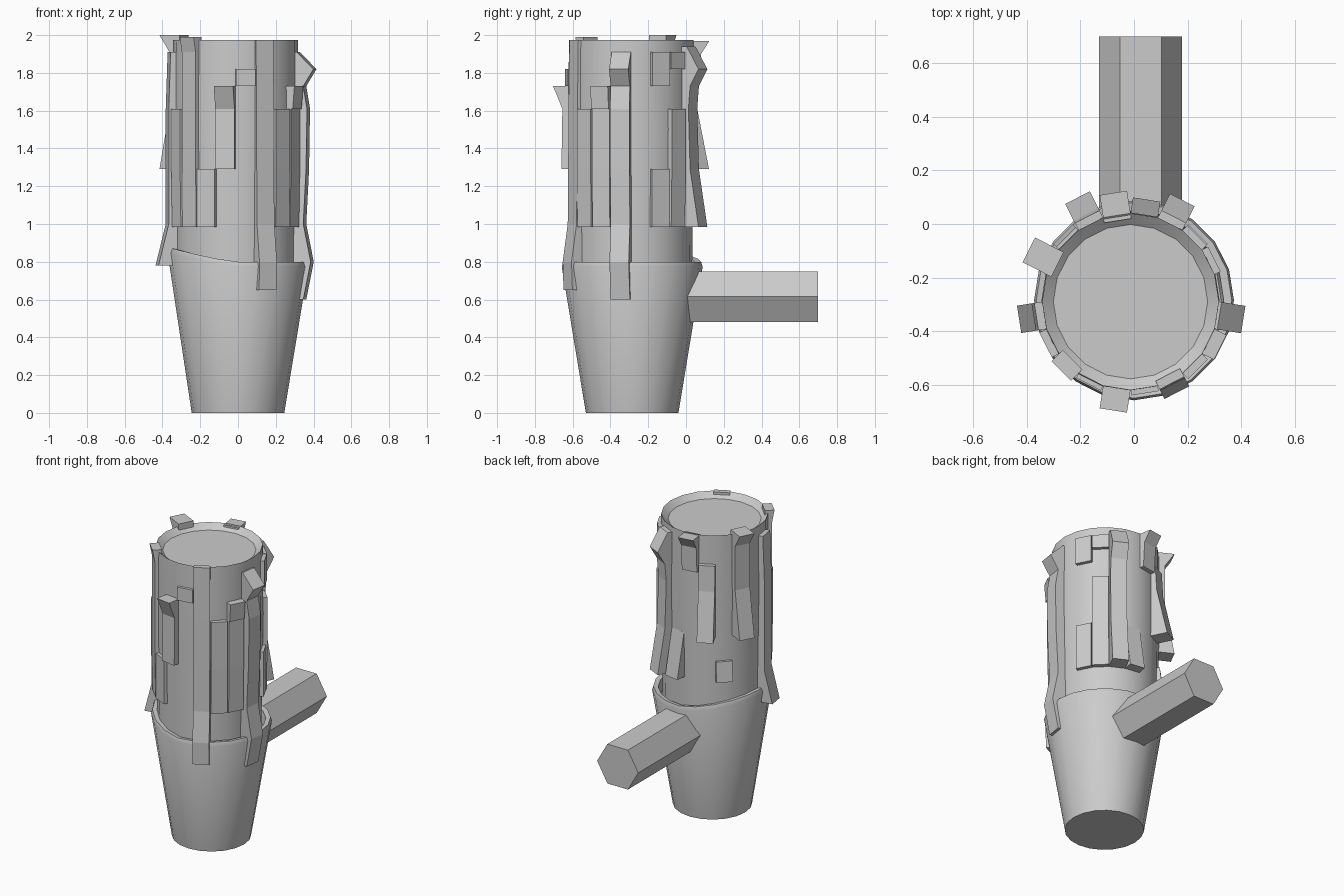
import bpy, bmesh, math

if "Cube" in bpy.data.objects:
    bpy.data.objects.remove(bpy.data.objects["Cube"])

CX, CY, R, N = -0.013, -0.29, 0.33, 20


def make(name, verts, faces, smooth=False):
    me = bpy.data.meshes.new(name)
    me.from_pydata(verts, [], faces)
    bm = bmesh.new()
    bm.from_mesh(me)
    bmesh.ops.recalc_face_normals(bm, faces=bm.faces)
    bm.to_mesh(me)
    bm.free()
    ob = bpy.data.objects.new(name, me)
    bpy.context.collection.objects.link(ob)
    if smooth:
        bpy.ops.object.select_all(action='DESELECT')
        ob.select_set(True)
        bpy.context.view_layer.objects.active = ob
        bpy.ops.object.shade_smooth_by_angle(angle=math.radians(30))
    return ob


def lathe(name, profile, cx, cy, lift=None):
    """Closed solid of revolution; lift(angle) raises rings flagged with 1."""
    verts, faces = [], []
    for r, z, flag in profile:
        for i in range(N):
            a = 2 * math.pi * i / N
            dz = lift(a) if lift and flag else 0
            verts.append((cx + r * math.sin(a), cy - r * math.cos(a), z + dz))
    for j in range(len(profile) - 1):
        for i in range(N):
            k = (i + 1) % N
            faces.append((j*N + i, j*N + k, (j+1)*N + k, (j+1)*N + i))
    faces.append(tuple(range(N)))
    faces.append(tuple(range((len(profile)-1)*N, len(profile)*N)))
    return make(name, verts, faces, True)


def drip(index, seg, path):
    """Wax strip on side number seg, counted from the front; path = (z, offset)."""
    a, b = (math.radians(18 * s) for s in (seg, seg + 1))
    m = (a + b) / 2
    nx, ny = math.sin(m), -math.cos(m)
    verts, faces = [], []
    for z, off in path:
        for o in (-0.02, off):
            for t in (a, b):
                verts.append((CX + R*math.sin(t) + nx*o,
                              CY - R*math.cos(t) + ny*o, z))
    for j in range(len(path) - 1):
        p, q = 4*j, 4*j + 4
        for u, v in ((0, 1), (1, 3), (3, 2), (2, 0)):
            faces.append((p+u, p+v, q+v, q+u))
    e = 4 * (len(path) - 1)
    faces += [(0, 1, 3, 2), (e, e+1, e+3, e+2)]
    make("wax_drip_%02d" % index, verts, faces)


# tapered cup with a rim that rises on the left
lathe("holder", [(0.245, 0, 0), (0.373, 0.775, 1), (0.365, 0.80, 1),
                 (0.335, 0.795, 1), (0.325, 0.72, 0)], 0, -0.285,
      lambda a: 0.075 * max(0, -math.sin(a)) ** 1.3)

# candle with a shallow dished top
lathe("candle", [(0.322, 0.70, 0), (0.325, 1.0, 0), (0.333, 1.5, 0),
                 (R, 1.975, 0), (0.288, 1.94, 0)], CX, CY)

# hexagonal wall peg
hexa = [(0.025 + 0.155*math.cos(i*math.pi/3), 0.615 + 0.155*math.sin(i*math.pi/3))
        for i in range(6)]
make("wall_peg", [(x, y, z) for y in (-0.05, 0.70) for x, z in hexa],
     [(i, (i+1) % 6, (i+1) % 6 + 6, i + 6) for i in range(6)]
     + [tuple(range(6)), tuple(range(6, 12))])

# wax drips around the candle
low = [(1.61, 0.03), (1.29, 0.03), (0.985, 0.025)]
drips = [
    (0, [(1.82, 0.02), (1.73, 0.02)]),
    (1, [(1.975, 0.015), (1.61, 0.02), (1.0, 0.025), (0.8, 0.055), (0.65, 0.05)]),
    (-1, [(1.73, 0.085), (1.61, 0.035), (1.29, 0.04)]),
    (-2, [(1.29, 0.02), (0.985, 0.02)]),
    (-3, [(1.99, 0.04), (1.91, 0.025), (1.29, 0.025), (0.985, 0.02)]),
    (-4, low),
    (-5, [(1.91, 0.03), (1.61, 0.04), (1.0, 0.04), (0.78, 0.095)]),
    (-7, [(2.0, 0.10), (1.91, 0.04), (1.61, 0.04), (1.29, 0.10)]),
    (-8, [(1.12, 0.015), (0.985, 0.03)]),
    (-9, [(1.78, 0.03), (1.61, 0.04), (1.29, 0.11)]),
    (-10, [(1.97, 0.085), (1.9, 0.04), (1.73, 0.03)]),
    (9, [(1.29, 0.0), (0.985, 0.06)]),
    (8, [(1.94, 0.03), (1.82, 0.10), (1.73, 0.05), (1.61, 0.04), (1.29, 0.05), (0.985, 0.10)]),
    (7, [(1.91, 0.025), (1.82, 0.025)]),
    (7, low),
    (6, [(1.91, 0.025), (1.73, 0.025)]),
    (6, [(1.29, 0.02), (0.985, 0.02)]),
    (4, [(1.91, 0.01), (1.82, 0.10), (1.73, 0.045), (1.61, 0.065), (1.29, 0.06),
         (1.0, 0.045), (0.8, 0.085), (0.6, 0.045)]),
    (3, [(1.73, 0.05), (1.61, 0.04)]),
    (3, low),
    (2, low),
]
for i, (seg, path) in enumerate(drips):
    drip(i, seg, path)
